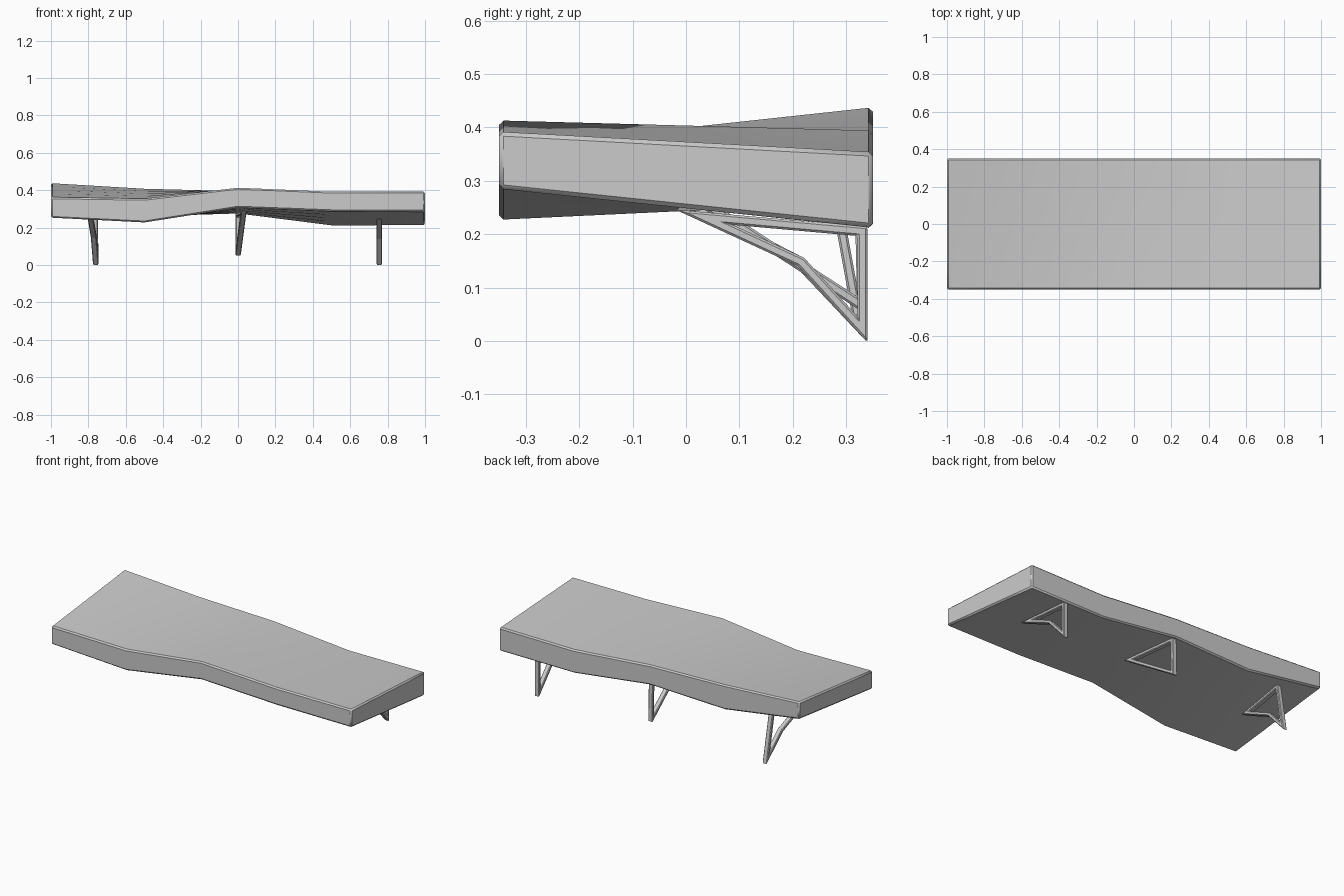
import bpy, bmesh
from mathutils import Vector

if "Cube" in bpy.data.objects:
    bpy.data.objects.remove(bpy.data.objects["Cube"])


def add_object(name, bm, chamfer):
    bmesh.ops.recalc_face_normals(bm, faces=bm.faces)
    mesh = bpy.data.meshes.new(name)
    bm.to_mesh(mesh)
    bm.free()
    ob = bpy.data.objects.new(name, mesh)
    bpy.context.collection.objects.link(ob)
    mod = ob.modifiers.new("chamfer", 'BEVEL')
    mod.width = chamfer
    mod.segments = 1
    mod.limit_method = 'ANGLE'
    mod.angle_limit = 0.9
    return ob


# Warped shelf slab: stations (x, front top, front bottom, back top, back bottom)
stations = [
    (-1.0, 0.362, 0.252, 0.438, 0.335),
    (-0.5, 0.354, 0.227, 0.408, 0.260),
    (0.0, 0.413, 0.306, 0.394, 0.275),
    (0.5, 0.392, 0.287, 0.351, 0.211),
    (1.0, 0.392, 0.285, 0.354, 0.212),
]
DEPTH, ROWS = 0.35, 4
bm = bmesh.new()
rings = []
for x, ft, fb, bt, bb in stations:
    ts = [i / ROWS for i in range(ROWS + 1)]
    top = [(x, DEPTH * (2 * t - 1), ft + (bt - ft) * t) for t in ts]
    bottom = [(x, DEPTH * (2 * t - 1), fb + (bb - fb) * t) for t in reversed(ts)]
    rings.append([bm.verts.new(p) for p in top + bottom])
n = len(rings[0])
for a, b in zip(rings, rings[1:]):
    for i in range(n):
        j = (i + 1) % n
        bm.faces.new((a[i], a[j], b[j], b[i]))
for ring in (rings[0], rings[-1]):
    for i in range(ROWS):
        bm.faces.new((ring[i], ring[i + 1], ring[n - 2 - i], ring[n - 1 - i]))
shelf = add_object("shelf_board", bm, 0.008)
bpy.context.view_layer.objects.active = shelf
shelf.select_set(True)
bpy.ops.object.shade_smooth_by_angle(angle=0.35)


def inset(points, d):
    """Mitred inward offset of a clockwise outline."""
    out = []
    for i, p in enumerate(points):
        e1 = (p - points[i - 1]).normalized()
        e2 = (points[(i + 1) % len(points)] - p).normalized()
        n1, n2 = Vector((e1.y, -e1.x)), Vector((e2.y, -e2.x))
        out.append(p + (n1 + n2) * (d / (1 + n1.dot(n2))))
    return out


def bracket(name, x, shear, outline, bar=0.019, half=0.015):
    """Open triangular frame in the y-z plane, front end shifted by shear."""
    outer = [Vector(p) for p in outline]
    inner = inset(outer, bar)
    bm = bmesh.new()

    def loop(points, side):
        return [bm.verts.new((x + side * half + shear * (0.34 - p.x) / 0.35, p.x, p.y))
                for p in points]

    lo, li = loop(outer, -1), loop(inner, -1)
    ro, ri = loop(outer, 1), loop(inner, 1)
    k = len(outer)
    for i in range(k):
        j = (i + 1) % k
        for a, b in ((lo, li), (ri, ro), (ro, lo), (li, ri)):
            bm.faces.new((a[i], a[j], b[j], b[i]))
    add_object(name, bm, 0.004)


# Wall brackets: top back, foot, (bend), front tip
bracket("left_bracket", -0.76, -0.03,
        [(0.285, 0.297), (0.34, -0.003), (0.20, 0.145), (-0.04, 0.268)])
bracket("middle_bracket", 0.0, 0.03,
        [(0.335, 0.277), (0.34, 0.048), (-0.03, 0.288)])
bracket("right_bracket", 0.755, 0.0,
        [(0.34, 0.214), (0.34, -0.003), (0.21, 0.14), (-0.02, 0.246)])
